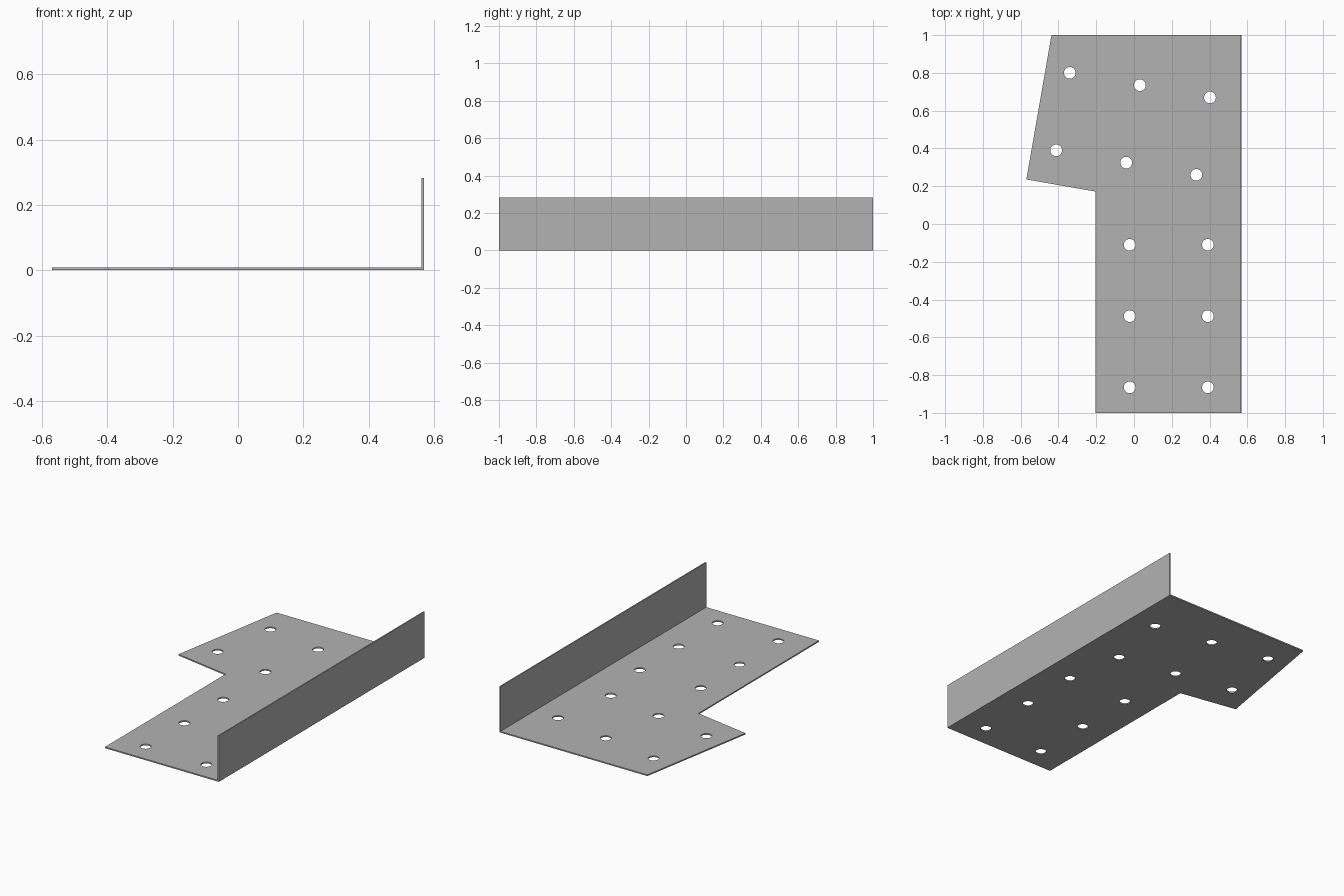
import bpy
import bmesh
from math import cos, sin, pi
from mathutils import Vector

cube = bpy.data.objects.get("Cube")
if cube:
    bpy.data.objects.remove(cube, do_unlink=True)

THICK = 0.008
RIGHT, TOP = 0.57, 0.283
HOLE_RADIUS = 0.031

# Plain grey metal
steel = bpy.data.materials.new("grey_steel")
steel.use_nodes = True
grey = (0.45, 0.45, 0.45, 1)
steel.diffuse_color = grey
steel.node_tree.nodes["Principled BSDF"].inputs["Base Color"].default_value = grey


def add_loop(curve, points):
    spline = curve.splines.new("POLY")
    spline.points.add(len(points) - 1)
    for target, (x, y) in zip(spline.points, points):
        target.co = (x, y, 0, 1)
    spline.use_cyclic_u = True


def circle(center, sides=32):
    return [(center[0] + HOLE_RADIUS * cos(2 * pi * i / sides),
             center[1] + HOLE_RADIUS * sin(2 * pi * i / sides)) for i in range(sides)]


# Base plate: long strip with a skewed wing at the back
outline = [(-0.205, -1), (RIGHT, -1), (RIGHT, 1), (-0.437, 1),
           (-0.57, 0.236), (-0.205, 0.172)]

# Screw holes: straight grid on the strip, tilted grid on the wing
holes = [Vector((x, y)) for x in (-0.023, 0.391) for y in (-0.865, -0.488, -0.11)]
across, along = Vector((0.371, -0.065)), Vector((0.072, 0.41))
holes += [Vector((-0.412, 0.39)) + across * i + along * j
          for i in range(3) for j in range(2)]

profile = bpy.data.curves.new("plate_profile", "CURVE")
profile.dimensions = "2D"
profile.fill_mode = "BOTH"
profile.extrude = THICK / 2
add_loop(profile, outline)
for hole in holes:
    add_loop(profile, circle(hole))

# Turn the filled profile into a clean mesh
source = bpy.data.objects.new("plate_profile", profile)
bpy.context.collection.objects.link(source)
bpy.context.view_layer.update()
graph = bpy.context.evaluated_depsgraph_get()
mesh = bpy.data.meshes.new_from_object(source.evaluated_get(graph))
bpy.data.objects.remove(source, do_unlink=True)
bm = bmesh.new()
bm.from_mesh(mesh)
bmesh.ops.remove_doubles(bm, verts=bm.verts, dist=0.0001)
bmesh.ops.recalc_face_normals(bm, faces=bm.faces)
bmesh.ops.translate(bm, verts=bm.verts, vec=(0, 0, THICK / 2))
for face in bm.faces:
    face.smooth = False
bm.to_mesh(mesh)
bm.free()
mesh.materials.clear()
mesh.materials.append(steel)
plate = bpy.data.objects.new("base_plate", mesh)
bpy.context.collection.objects.link(plate)

# Upright flange along the straight edge
bpy.ops.mesh.primitive_cube_add(size=1, location=(RIGHT - THICK / 2, 0, (TOP + THICK) / 2))
flange = bpy.context.object
flange.name = "upright_flange"
flange.scale = (THICK, 2, TOP - THICK)
flange.data.materials.append(steel)
